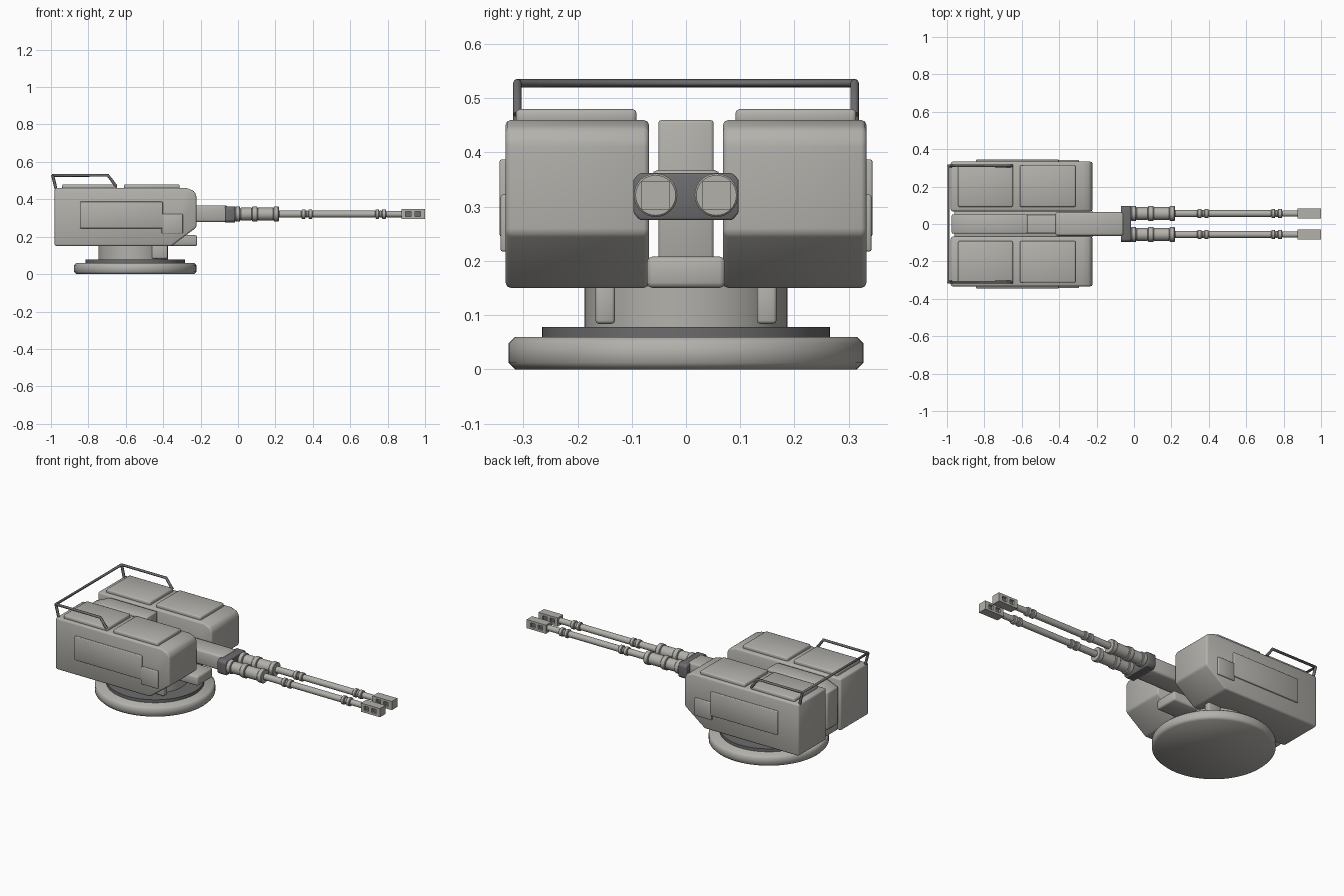
import bpy, bmesh, math
from mathutils import Vector

if "Cube" in bpy.data.objects:
    bpy.data.objects.remove(bpy.data.objects["Cube"])


def material(name, rgb):
    m = bpy.data.materials.new(name)
    m.diffuse_color = (*rgb, 1)
    m.use_nodes = True
    m.node_tree.nodes["Principled BSDF"].inputs["Base Color"].default_value = m.diffuse_color
    return m


PAINT = material("grey_paint", (0.45, 0.44, 0.41))
DARK = material("dark_metal", (0.15, 0.15, 0.155))


def finish(name, bm, bevel=0.0, mat=PAINT, angle=60):
    bmesh.ops.recalc_face_normals(bm, faces=bm.faces[:])
    me = bpy.data.meshes.new(name)
    bm.to_mesh(me)
    bm.free()
    me.materials.append(mat)
    ob = bpy.data.objects.new(name, me)
    bpy.context.collection.objects.link(ob)
    bpy.ops.object.select_all(action='DESELECT')
    bpy.context.view_layer.objects.active = ob
    ob.select_set(True)
    if bevel:
        m = ob.modifiers.new("bevel", 'BEVEL')
        m.width, m.segments, m.limit_method = bevel, 2, 'ANGLE'
        m.angle_limit = math.radians(25)
        bpy.ops.object.shade_smooth()
    else:
        bpy.ops.object.shade_smooth_by_angle(angle=math.radians(angle))
    return ob


def prism(name, profile, y0, y1, bevel=0.0, mat=PAINT):
    """Extrude an (x, z) outline from y0 to y1."""
    bm = bmesh.new()
    f = bm.faces.new([bm.verts.new((x, y0, z)) for x, z in profile])
    r = bmesh.ops.extrude_face_region(bm, geom=[f])
    verts = [g for g in r['geom'] if isinstance(g, bmesh.types.BMVert)]
    bmesh.ops.translate(bm, verts=verts, vec=(0, y1 - y0, 0))
    return finish(name, bm, bevel, mat)


def box(name, x0, x1, y0, y1, z0, z1, bevel=0.006, mat=PAINT):
    return prism(name, [(x0, z0), (x1, z0), (x1, z1), (x0, z1)], y0, y1, bevel, mat)


def lathe(name, profile, origin, axis, n=48, mat=PAINT, angle=60):
    """Revolve (radius, distance) points round the x or z axis, with end caps."""
    bm = bmesh.new()
    rings = []
    for r, d in profile:
        ring = []
        for i in range(n):
            a = 2 * math.pi * i / n
            u, v = r * math.cos(a), r * math.sin(a)
            p = Vector((u, v, d)) if axis == 'z' else Vector((d, u, v))
            ring.append(bm.verts.new(p + Vector(origin)))
        rings.append(ring)
    for a, b in zip(rings, rings[1:]):
        for i in range(n):
            bm.faces.new((a[i], a[(i + 1) % n], b[(i + 1) % n], b[i]))
    bm.faces.new(rings[0])
    bm.faces.new(rings[-1])
    return finish(name, bm, 0, mat, angle)


def mirror(ob):
    """Mirror across y = 0 for the opposite side."""
    m = ob.modifiers.new("mirror", 'MIRROR')
    m.use_axis = (False, True, False)
    return ob


# Turntable
lathe("base_disc", [(0.315, 0), (0.327, 0.012), (0.327, 0.048), (0.315, 0.06)], (-0.55, 0, 0), 'z', 64)
lathe("bearing_ring", [(0.266, 0.055), (0.266, 0.078)], (-0.55, 0, 0), 'z', 64, DARK)
lathe("pedestal", [(0.187, 0.07), (0.187, 0.17)], (-0.56, 0, 0), 'z', 64)
mirror(box("pedestal_bracket", -0.46, -0.377, 0.131, 0.167, 0.084, 0.17))

# Side housings with chamfered nose
mirror(prism("side_housing",
             [(-0.98, 0.15), (-0.355, 0.15), (-0.222, 0.25), (-0.222, 0.42),
              (-0.235, 0.445), (-0.275, 0.46), (-0.98, 0.46)], 0.068, 0.333, 0.01))
for name, x0, x1 in (("rear_hatch", -0.94, -0.648), ("front_hatch", -0.61, -0.312)):
    mirror(box(name, x0, x1, 0.091, 0.314, 0.45, 0.48, 0.008))
mirror(box("side_panel", -0.845, -0.402, 0.32, 0.344, 0.245, 0.387, 0.004))
mirror(box("side_access_cover", -0.408, -0.295, 0.32, 0.342, 0.217, 0.322, 0.004))

# Centre spine and floor between the housings
prism("centre_spine", [(-0.975, 0.2), (-0.57, 0.2), (-0.57, 0.46), (-0.88, 0.46), (-0.975, 0.42)],
      -0.051, 0.051, 0.006)
box("centre_floor", -0.96, -0.218, -0.072, 0.072, 0.15, 0.208, 0.01)

# Gun cradle and clamp
box("gun_cradle", -0.58, -0.05, -0.05, 0.05, 0.285, 0.355)
box("cradle_sleeve", -0.42, -0.055, -0.063, 0.063, 0.278, 0.368, 0.012)
bm = bmesh.new()
clamp = [(0.097, 0.288), (0.097, 0.35), (0.085, 0.362), (-0.085, 0.362),
         (-0.097, 0.35), (-0.097, 0.288), (-0.085, 0.275), (0.085, 0.275)]
f = bm.faces.new([bm.verts.new((-0.07, y, z)) for y, z in clamp])
r = bmesh.ops.extrude_face_region(bm, geom=[f])
bmesh.ops.translate(bm, vec=(0.055, 0, 0),
                    verts=[g for g in r['geom'] if isinstance(g, bmesh.types.BMVert)])
finish("barrel_clamp", bm, 0.004, DARK)

# Twin barrels: stepped as (start, end, radius)
GUN_Y, GUN_Z = 0.056, 0.321
steps = [(-0.03, -0.015, 0.033), (-0.015, 0.012, 0.04), (0.012, 0.075, 0.034), (0.075, 0.105, 0.04),
         (0.105, 0.19, 0.034), (0.19, 0.218, 0.04), (0.218, 0.34, 0.019),
         (0.34, 0.362, 0.025), (0.362, 0.376, 0.019), (0.376, 0.398, 0.025),
         (0.398, 0.735, 0.018), (0.735, 0.755, 0.025), (0.755, 0.77, 0.019),
         (0.77, 0.792, 0.025), (0.792, 0.885, 0.017)]
profile = []
for a, b, rad in steps:
    c = 0.003
    profile += [(rad - c, a), (rad, a + c), (rad, b - c), (rad - c, b)]
mirror(lathe("barrel", profile, (0, GUN_Y, GUN_Z), 'x', 32, angle=40))

# Square muzzle brakes with dark side slots
h = 0.026
for name, z0, z1 in (("muzzle_top", 0.013, h), ("muzzle_bottom", -h, -0.013)):
    mirror(box(name, 0.88, 0.99, GUN_Y - h, GUN_Y + h, GUN_Z + z0, GUN_Z + z1, 0))
for name, x0, x1, k in (("muzzle_rear", 0.873, 0.895, h), ("muzzle_middle", 0.925, 0.945, 0.02),
                        ("muzzle_front", 0.975, 1.0, h)):
    mirror(box(name, x0, x1, GUN_Y - h, GUN_Y + h, GUN_Z - k, GUN_Z + k, 0))
mirror(box("muzzle_core", 0.88, 0.99, GUN_Y - 0.014, GUN_Y + 0.014,
           GUN_Z - 0.016, GUN_Z + 0.016, 0, DARK))


# Guard rail
def tube(name, pts):
    cu = bpy.data.curves.new(name, 'CURVE')
    cu.dimensions = '3D'
    cu.bevel_depth, cu.bevel_resolution, cu.use_fill_caps = 0.008, 2, True
    cu.materials.append(DARK)
    s = cu.splines.new('POLY')
    s.points.add(len(pts) - 1)
    for p, co in zip(s.points, pts):
        p.co = (*co, 1)
    ob = bpy.data.objects.new(name, cu)
    bpy.context.collection.objects.link(ob)


half = [(-0.652, 0.311, 0.47), (-0.695, 0.311, 0.528), (-0.991, 0.311, 0.528)]
tube("guard_rail", half + [(x, -y, z) for x, y, z in reversed(half)])
for side, y in (("left", 0.311), ("right", -0.311)):
    tube("rail_post_" + side, [(-0.991, y, 0.528), (-0.973, y, 0.455)])
